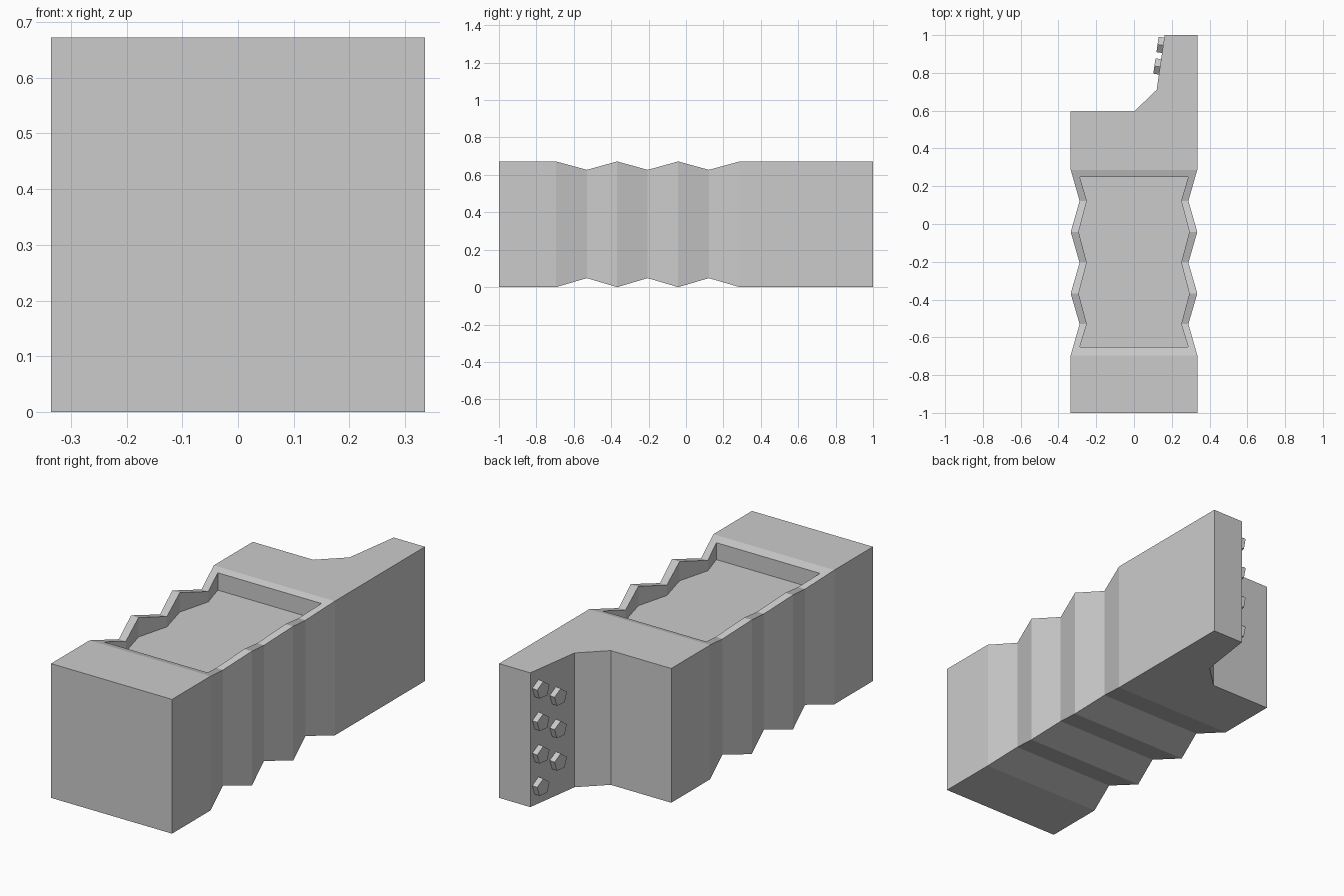
import bpy, bmesh, math
from mathutils import Matrix, Vector

if "Cube" in bpy.data.objects:
    bpy.data.objects.remove(bpy.data.objects["Cube"])


def make_object(name, bm):
    bmesh.ops.recalc_face_normals(bm, faces=bm.faces[:])
    mesh = bpy.data.meshes.new(name)
    bm.to_mesh(mesh)
    bm.free()
    ob = bpy.data.objects.new(name, mesh)
    bpy.context.collection.objects.link(ob)
    return ob


def prism(name, outline, z0, z1):
    bm = bmesh.new()
    face = bm.faces.new([bm.verts.new((x, y, z0)) for x, y in outline])
    ext = bmesh.ops.extrude_face_region(bm, geom=[face])
    verts = [v for v in ext["geom"] if isinstance(v, bmesh.types.BMVert)]
    bmesh.ops.translate(bm, verts=verts, vec=(0, 0, z1 - z0))
    return make_object(name, bm)


def cut(target, cutter):
    mod = target.modifiers.new(cutter.name, 'BOOLEAN')
    mod.operation = 'DIFFERENCE'
    mod.solver = 'EXACT'
    mod.object = cutter
    cutter.hide_render = True
    cutter.hide_viewport = True


# Body: rectangular sections (y, half width, bottom, top) with pinched ribs
wide, pinch = (0.335, 0.0, 0.672), (0.288, 0.048, 0.627)
sections = [(-1.0, wide), (-0.695, wide), (-0.53, pinch), (-0.368, wide),
            (-0.205, pinch), (-0.042, wide), (0.122, pinch), (0.287, wide), (1.0, wide)]
bm = bmesh.new()
rings = [[bm.verts.new((sx * w, y, z)) for sx, z in ((-1, z0), (1, z0), (1, z1), (-1, z1))]
         for y, (w, z0, z1) in sections]
for a, b in zip(rings, rings[1:]):
    for i in range(4):
        j = (i + 1) % 4
        bm.faces.new((a[i], a[j], b[j], b[i]))
bm.faces.new(rings[0])
bm.faces.new(rings[-1])
body = make_object("body", bm)

# Sunken top panel, following the zigzag sides
side = [(0.287, -0.65), (0.25, -0.53), (0.293, -0.368), (0.25, -0.205),
        (0.293, -0.042), (0.25, 0.122), (0.287, 0.25)]
outline = side + [(-x, y) for x, y in reversed(side)]
cut(body, prism("panel_cutter", outline, 0.575, 0.9))

# Back corner notch
notch = [(-0.6, 0.595), (0.0, 0.595), (0.12, 0.71), (0.162, 1.0), (0.177, 1.1), (-0.6, 1.1)]
cut(body, prism("notch_cutter", notch, -0.2, 0.9))

# Five-sided bolts on the slanted notch face, in two staggered columns
p0, p1 = Vector((0.12, 0.71, 0)), Vector((0.162, 1.0, 0))
along = (p1 - p0).normalized()
up = Vector((0, 0, 1))
normal = Vector((-along.y, along.x, 0))
basis = Matrix((along, up, normal)).transposed().to_4x4()
radius, height = 0.043, 0.03
for col, (y, heights) in enumerate(((0.946, (0.09, 0.252, 0.415, 0.577)),
                                    (0.832, (0.177, 0.34, 0.502)))):
    for row, z in enumerate(heights):
        base = p0 + (p1 - p0) * ((y - p0.y) / (p1.y - p0.y)) + up * z
        pts = [(radius * math.sin(k * math.tau / 5), radius * math.cos(k * math.tau / 5))
               for k in range(5)]
        bolt = prism(f"bolt_{col}_{row}", pts, -0.005, height)
        bolt.data.transform(Matrix.Translation(base) @ basis)
